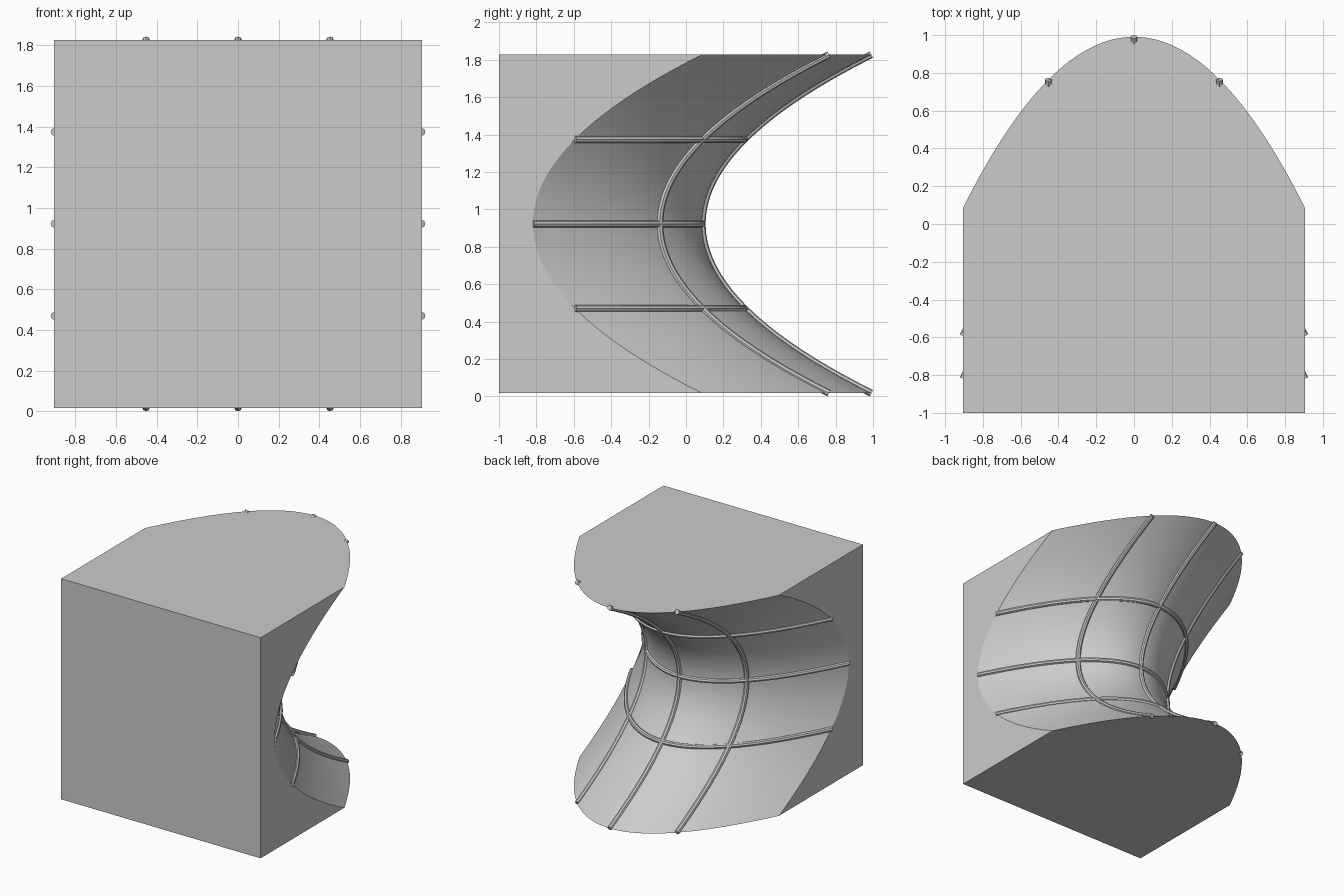
import bpy
import bmesh

cube = bpy.data.objects.get("Cube")
if cube:
    bpy.data.objects.remove(cube, do_unlink=True)

HALF = 0.905      # half width and half height of the block
TUBE = 0.019      # radius of the grid lines
MID_Z = HALF + 0.894 * TUBE
FRONT_Y = -1.0
SADDLE_Y = FRONT_Y + 1.2 * HALF


def make_material(name, value):
    mat = bpy.data.materials.new(name)
    mat.use_nodes = True
    color = (value, value, value, 1)
    mat.diffuse_color = color
    mat.node_tree.nodes["Principled BSDF"].inputs["Base Color"].default_value = color
    return mat


def saddle_point(u, v):
    """Point on the saddle for u across and v up, both from -1 to 1."""
    return (u * HALF, SADDLE_Y + HALF * (v * v - u * u), MID_Z + v * HALF)


grey = make_material("grey", 0.6)

# Block: saddle grid at the back, its rim extruded to a flat front
bm = bmesh.new()
bmesh.ops.create_grid(bm, x_segments=64, y_segments=64, size=1)
for vert in bm.verts:
    vert.co = saddle_point(vert.co.x, vert.co.y)
for face in bm.faces:
    face.smooth = True
rim = [e for e in bm.edges if e.is_boundary]
walls = bmesh.ops.extrude_edge_only(bm, edges=rim)["geom"]
for item in walls:
    if isinstance(item, bmesh.types.BMVert):
        item.co.y = FRONT_Y
    elif isinstance(item, bmesh.types.BMFace):
        item.smooth = False
front = bmesh.ops.contextual_create(bm, geom=[e for e in bm.edges if e.is_boundary])
for face in front["faces"]:
    face.smooth = False
# Merge the coplanar wall strips into single flat faces
flat = [f for f in bm.faces if not f.smooth]
inner = [e for e in bm.edges if len(e.link_faces) == 2
         and all(not f.smooth for f in e.link_faces)
         and e.calc_face_angle() < 0.01]
bmesh.ops.dissolve_edges(bm, edges=inner, use_verts=False)
bmesh.ops.recalc_face_normals(bm, faces=bm.faces)
mesh = bpy.data.meshes.new("saddle_block")
bm.to_mesh(mesh)
bm.free()
mesh.materials.append(grey)
bpy.context.collection.objects.link(bpy.data.objects.new("saddle_block", mesh))


# Grid lines: thin tubes lying along the saddle
def add_line(name, points):
    curve = bpy.data.curves.new(name, "CURVE")
    curve.dimensions = "3D"
    curve.twist_mode = "MINIMUM"
    curve.bevel_depth = TUBE
    curve.bevel_resolution = 2
    curve.use_fill_caps = True
    spline = curve.splines.new("POLY")
    spline.points.add(len(points) - 1)
    for target, point in zip(spline.points, points):
        target.co = (*point, 1)
    spline.use_smooth = False
    curve.materials.append(grey)
    bpy.context.collection.objects.link(bpy.data.objects.new(name, curve))


steps = [i / 32 - 1 for i in range(65)]
for label, offset in (("low", -0.5), ("middle", 0), ("high", 0.5)):
    add_line("cross_line_" + label, [saddle_point(t, offset) for t in steps])
for label, offset in (("right", -0.5), ("centre", 0), ("left", 0.5)):
    add_line("upright_line_" + label, [saddle_point(offset, t) for t in steps])
